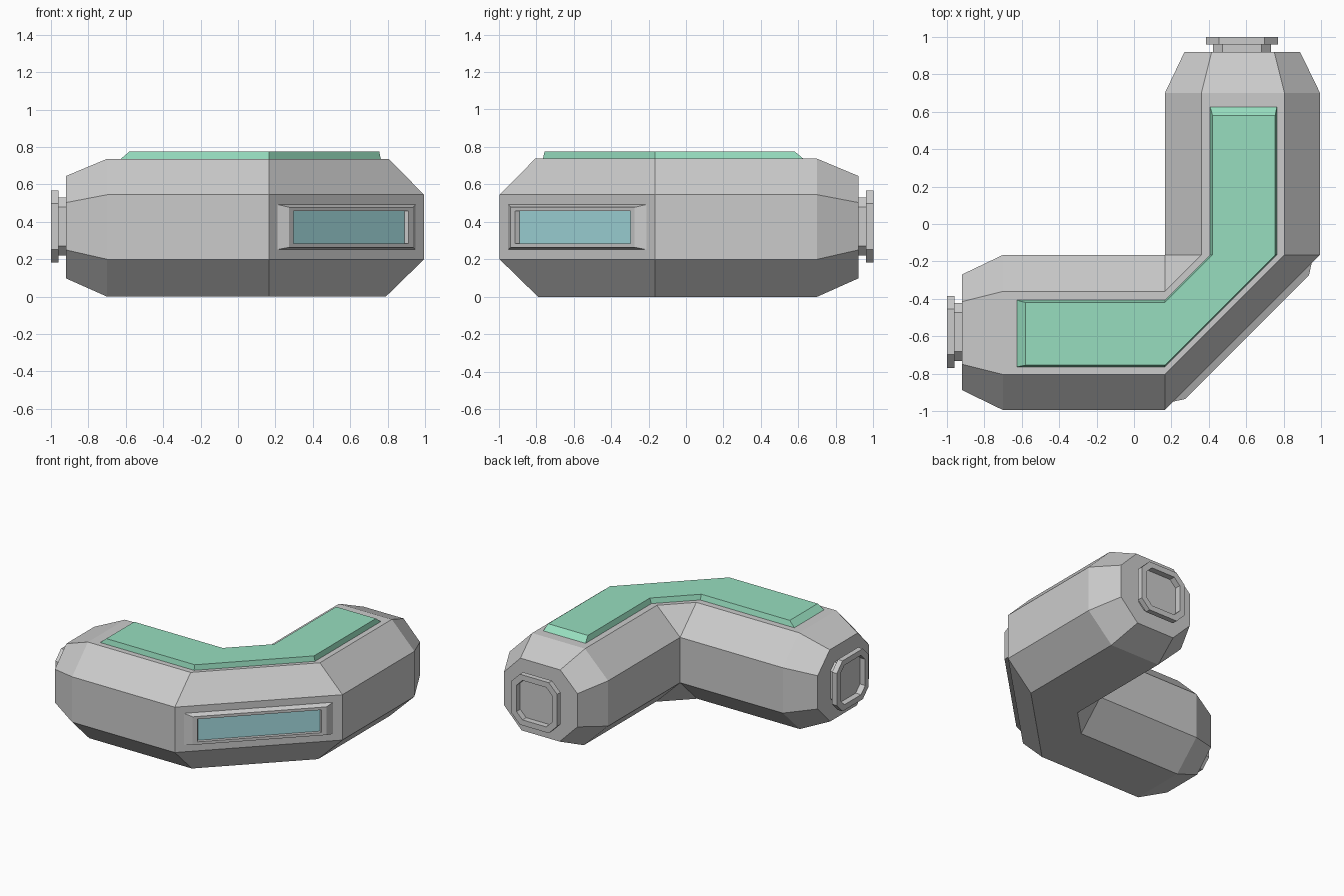
import bpy, bmesh
from math import sqrt
from mathutils import Vector

if "Cube" in bpy.data.objects:
    bpy.data.objects.remove(bpy.data.objects["Cube"])


def material(name, color):
    m = bpy.data.materials.new(name)
    m.diffuse_color = (*color, 1)
    m.use_nodes = True
    m.node_tree.nodes["Principled BSDF"].inputs["Base Color"].default_value = m.diffuse_color
    return m


def loft(name, rings, caps=(True, True), mat=None):
    """Skin closed rings of equal point count with flat quads."""
    bm = bmesh.new()
    vs = [[bm.verts.new(p) for p in r] for r in rings]
    n = len(vs[0])
    for a, b in zip(vs, vs[1:]):
        for i in range(n):
            j = (i + 1) % n
            bm.faces.new((a[i], a[j], b[j], b[i]))
    if caps[0]:
        bm.faces.new(vs[0][::-1])
    if caps[1]:
        bm.faces.new(vs[-1])
    bmesh.ops.remove_doubles(bm, verts=bm.verts, dist=1e-4)
    bmesh.ops.recalc_face_normals(bm, faces=bm.faces)
    me = bpy.data.meshes.new(name)
    bm.to_mesh(me)
    bm.free()
    ob = bpy.data.objects.new(name, me)
    bpy.context.collection.objects.link(ob)
    if mat:
        me.materials.append(mat)
    return ob


def swap(p):
    """Reflect from the left arm to the back arm, across the diagonal."""
    return Vector((-p[1], -p[0], p[2]))


def section(x, profile):
    return [Vector((x, y, z)) for y, z in profile]


def corner_loft(name, half, **kw):
    """Loft the left arm, the diagonal bend and the mirrored arm as one."""
    return loft(name, half + [[swap(p) for p in r] for r in reversed(half)], **kw)


BEND = 0.165
green = material("green_panel", (0.31, 0.73, 0.52))
teal = material("teal_glass", (0.38, 0.73, 0.76))

# Main hull: octagonal tube with tapered ends
full = [(-0.995, 0.2), (-0.995, 0.545), (-0.805, 0.737), (-0.36, 0.737),
        (-BEND, 0.545), (-BEND, 0.2), (-0.37, 0), (-0.79, 0)]
end = [(-0.888, 0.25), (-0.888, 0.503), (-0.75, 0.645), (-0.415, 0.645),
       (-0.27, 0.503), (-0.27, 0.25), (-0.42, 0.098), (-0.74, 0.098)]
corner_loft("hull", [section(-0.92, end), section(-0.70, full), section(BEND, full)])

# Green roof strip with bevelled edges
strip = [(-0.765, 0.73), (-0.755, 0.776), (-0.42, 0.776), (-0.405, 0.73)]
start = [Vector((-0.635 if z < 0.75 else -0.58, y, z)) for y, z in strip]
corner_loft("roof_strip", [start, section(BEND, strip)], mat=green)


# Octagonal end connectors: neck, flange and recessed socket
def octagon(x, h, c):
    cy, cz = -0.577, 0.375
    pts = [(-h, -h + c), (-h, h - c), (-h + c, h), (h - c, h),
           (h, h - c), (h, -h + c), (h - c, -h), (-h + c, -h)]
    return [Vector((x, cy + a, cz + b)) for a, b in pts]


port = [octagon(-0.90, 0.155, 0.05), octagon(-0.96, 0.155, 0.05),
        octagon(-0.96, 0.192, 0.07), octagon(-1.0, 0.192, 0.07),
        octagon(-1.0, 0.15, 0.05), octagon(-0.955, 0.15, 0.05)]
loft("left_connector", port)
loft("back_connector", [[swap(p) for p in r] for r in port])


# Window on the diagonal face: bevelled frame and recessed glass
def window_ring(hw, z0, z1, depth):
    mid = Vector((0.58, -0.58, 0)) + Vector((1, -1, 0)) * (depth / sqrt(2))
    along = Vector((1, 1, 0)) / sqrt(2)
    return [mid + along * u + Vector((0, 0, z))
            for u, z in ((-hw, z0), (hw, z0), (hw, z1), (-hw, z1))]


loft("window_frame", [window_ring(0.53, 0.25, 0.495, -0.005),
                      window_ring(0.468, 0.264, 0.478, 0.035),
                      window_ring(0.435, 0.285, 0.457, 0.035),
                      window_ring(0.425, 0.285, 0.457, 0.0)], caps=(False, False))
loft("window_glass", [window_ring(0.429, 0.285, 0.457, -0.005),
                      window_ring(0.429, 0.285, 0.457, 0.01)], mat=teal)
